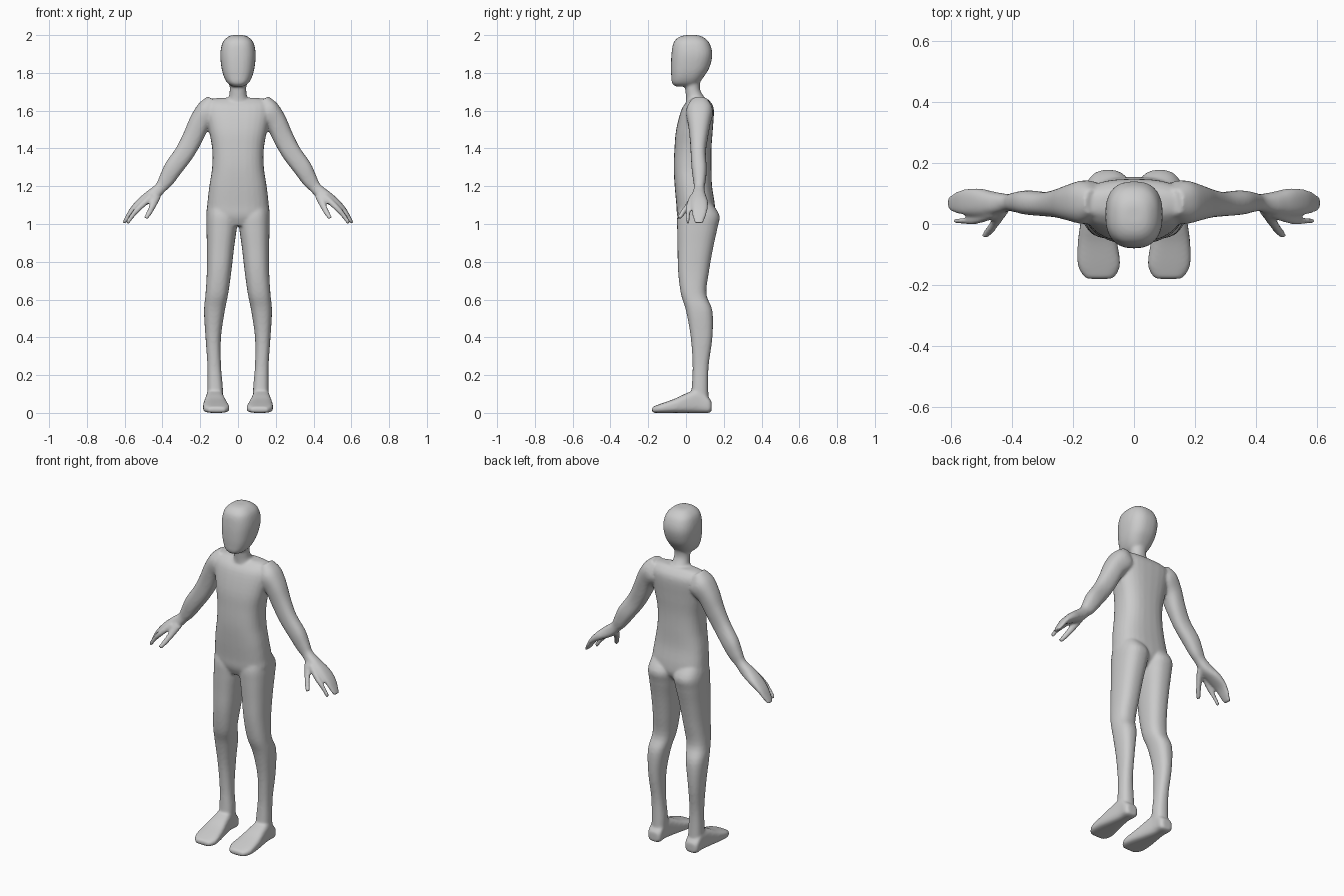
import bpy, bmesh
from math import cos, sin, tau, copysign

bm = bmesh.new()


def spline(a, b, c, d, f):
    return tuple(0.5 * (2*q + (r-p)*f + (2*p - 5*q + 4*r - s)*f*f + (3*q - p - 3*r + s)*f**3)
                 for p, q, r, s in zip(a, b, c, d))


def loft(rows, place, power=2.4, sides=28, steps=4):
    """Closed skin through rounded sections (t, u0, u1, v0, v1)."""
    n, dense = len(rows), []
    for i in range(n - 1):
        a, d = rows[max(i - 1, 0)], rows[min(i + 2, n - 1)]
        dense += [spline(a, rows[i], rows[i + 1], d, k / steps) for k in range(steps)]
    dense.append(rows[-1])
    rings = []
    for t, u0, u1, v0, v1 in dense:
        ring = []
        for k in range(sides):
            c, s = cos(tau * k / sides), sin(tau * k / sides)
            c, s = (copysign(abs(w) ** (2 / power), w) for w in (c, s))
            ring.append(bm.verts.new(place(t, (u0+u1)/2 + c*(u1-u0)/2, (v0+v1)/2 + s*(v1-v0)/2)))
        rings.append(ring)
    faces = [bm.faces.new(rings[0]), bm.faces.new(rings[-1][::-1])]
    for r, q in zip(rings, rings[1:]):
        for k in range(sides):
            j = (k + 1) % sides
            faces.append(bm.faces.new((r[k], q[k], q[j], r[j])))
    bmesh.ops.recalc_face_normals(bm, faces=faces)


def centred(rows):
    return [(z, -h, h, y0, y1) for z, h, y0, y1 in rows]


def upright(z, x, y):
    return (x, y, z)


# Head
loft(centred([(2.0, .03, 0, .06), (1.99, .055, -.037, .09), (1.96, .082, -.066, .123),
              (1.9, .094, -.077, .14), (1.83, .088, -.08, .125), (1.78, .075, -.078, .095),
              (1.745, .055, -.074, .068), (1.728, .03, -.055, .05)]), upright, 2.5)
# Neck
loft(centred([(1.79, .05, -.01, .085), (1.72, .044, -.005, .073), (1.67, .05, 0, .098),
              (1.63, .075, 0, .132), (1.56, .09, 0, .14)]), upright, 2.1)
# Torso
loft(centred([(1.668, .1, .04, .1), (1.655, .155, .015, .122), (1.61, .175, -.022, .147),
              (1.5, .155, -.052, .142), (1.4, .137, -.061, .135), (1.3, .137, -.065, .135),
              (1.2, .152, -.06, .138), (1.1, .163, -.051, .153), (1.04, .163, -.046, .15),
              (.99, .1, -.025, .11)]), upright, 2.6)

# Section tables for the limbs
LEG = [(1.13, .03, .15, -.02, .12), (1.05, .002, .166, -.045, .176), (.98, .006, .167, -.047, .167),
       (.88, .02, .165, -.045, .145), (.75, .035, .165, -.042, .122), (.63, .052, .172, -.027, .108),
       (.54, .07, .18, 0, .14), (.4, .09, .172, .025, .14), (.25, .09, .162, .035, .12),
       (.13, .08, .162, .03, .118), (.03, .08, .162, .02, .122)]
FOOT = [(.136, .095, .15, .01, .06), (.12, .08, .165, 0, .08), (.07, .08, .167, 0, .125),
        (0, .068, .176, 0, .103), (-.06, .055, .184, 0, .075), (-.13, .045, .185, 0, .05),
        (-.165, .057, .17, 0, .037), (-.18, .072, .155, .003, .03)]
ARM = [(-.06, -.04, .03, .03, .115), (0, -.09, .047, 0, .143), (.08, -.075, .042, .01, .13),
       (.17, -.088, .022, .02, .115), (.26, -.095, .008, .025, .105), (.36, -.092, .006, .03, .11),
       (.43, -.09, -.008, .038, .105), (.48, -.08, -.017, .042, .098), (.54, -.07, 0, .03, .105),
       (.6, -.04, .014, .025, .117), (.66, -.014, .019, .03, .114), (.71, -.01, .014, .036, .103),
       (.745, -.008, .008, .045, .09)]
FINGER = [(.54, -.055, -.02, .02, .05), (.62, -.037, -.005, 0, .03), (.68, -.027, 0, 0, .021),
          (.735, -.024, -.003, .001, .019)]
THUMB = [(.52, -.08, -.03, .03, .07), (.57, -.087, -.05, 0, .036), (.62, -.092, -.062, -.031, 0),
         (.658, -.09, -.068, -.051, -.025)]

for side in (1, -1):
    def along_leg(z, x, y):
        return (side * x, y, z)

    def along_foot(y, x, z):
        return (side * x, y, z)

    def along_arm(t, u, y):
        # sloping axis from the shoulder down to the fingertips
        return (side * (.17 + .583*t + .813*u), y, 1.61 - .813*t + .583*u)

    loft(LEG, along_leg)
    loft(FOOT, along_foot, 3.2)
    loft(ARM, along_arm)
    loft(FINGER, along_arm)
    loft(THUMB, along_arm)

mesh = bpy.data.meshes.new("body")
bm.to_mesh(mesh)
bm.free()
body = bpy.data.objects.new("body", mesh)
bpy.context.collection.objects.link(body)

# Fuse all the parts into one smooth skin
fuse = body.modifiers.new("fuse", 'REMESH')
fuse.mode = 'VOXEL'
fuse.voxel_size = .007
fuse.use_smooth_shade = True
relax = body.modifiers.new("relax", 'SMOOTH')
relax.factor = .5
relax.iterations = 8
